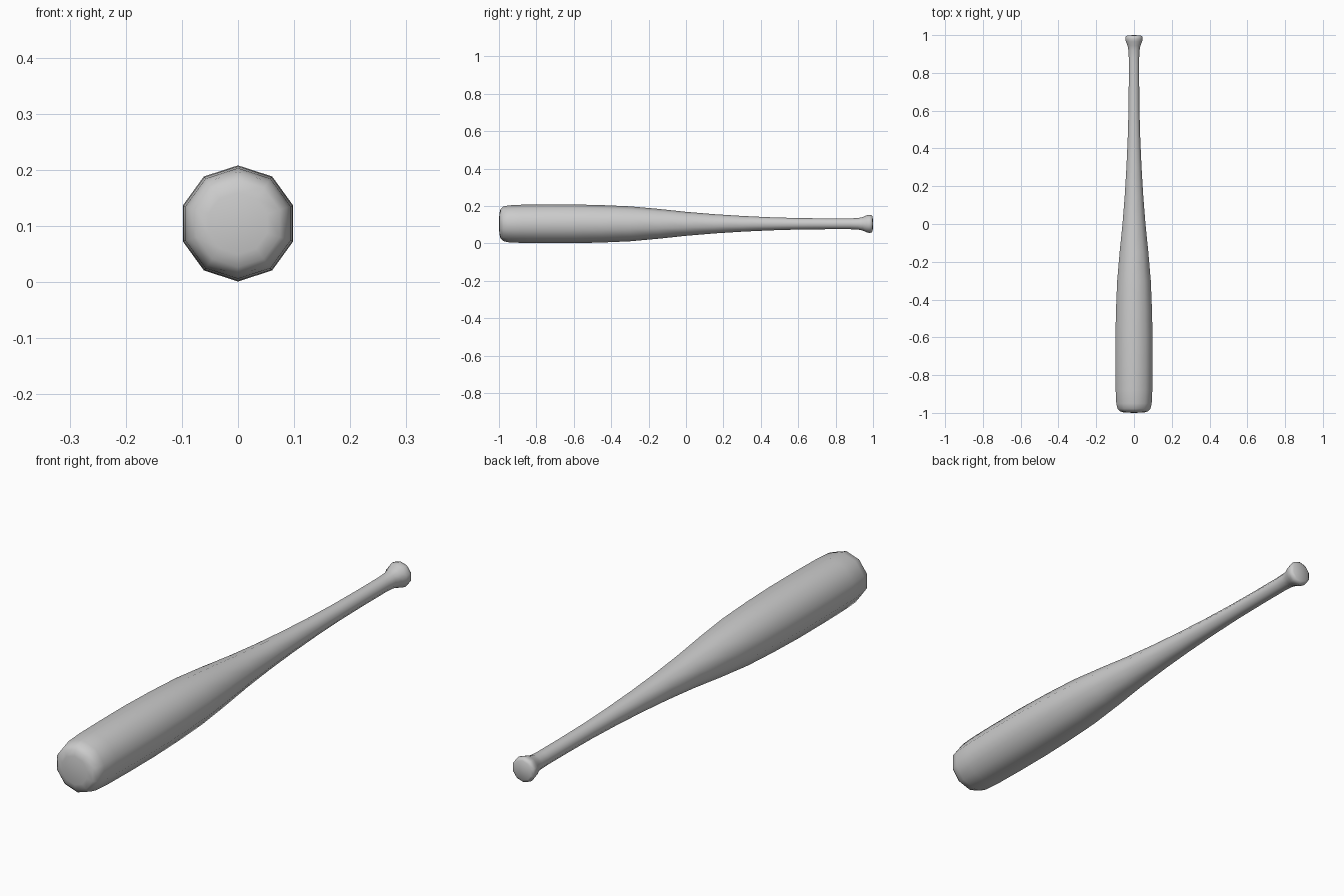
import bpy, bmesh
from math import sin, cos, tau

if "Cube" in bpy.data.objects:
    bpy.data.objects.remove(bpy.data.objects["Cube"])

SIDES = 10
AXIS_Z = 0.1045

# Profile along the bat: (y, radius), barrel end to knob
PROFILE = [
    (-0.998, 0.055), (-0.992, 0.078), (-0.978, 0.092), (-0.95, 0.0985),
    (-0.88, 0.102), (-0.75, 0.1035), (-0.6, 0.1035), (-0.45, 0.1),
    (-0.3, 0.0935), (-0.15, 0.080), (0.0, 0.064), (0.15, 0.0515),
    (0.3, 0.042), (0.45, 0.035), (0.6, 0.0305), (0.75, 0.029),
    (0.88, 0.029), (0.92, 0.031), (0.945, 0.036), (0.965, 0.045),
    (0.98, 0.0485), (0.992, 0.047), (0.998, 0.038),
]

bm = bmesh.new()

# Rings of the turned body, with a corner pointing straight up
rings = []
for y, r in PROFILE:
    rings.append([bm.verts.new((r * sin(tau * i / SIDES), y,
                                AXIS_Z + r * cos(tau * i / SIDES)))
                  for i in range(SIDES)])
for a, b in zip(rings, rings[1:]):
    for i in range(SIDES):
        j = (i + 1) % SIDES
        bm.faces.new((a[i], a[j], b[j], b[i]))

# Slightly domed caps at the barrel end and knob
for ring, y in ((rings[0], -1.0), (rings[-1], 1.0)):
    tip = bm.verts.new((0, y, AXIS_Z))
    for i in range(SIDES):
        bm.faces.new((ring[i], ring[(i + 1) % SIDES], tip))

bmesh.ops.recalc_face_normals(bm, faces=bm.faces)
for f in bm.faces:
    f.smooth = True

mesh = bpy.data.meshes.new("baseball_bat")
bm.to_mesh(mesh)
bm.free()
bat = bpy.data.objects.new("baseball_bat", mesh)
bpy.context.collection.objects.link(bat)
